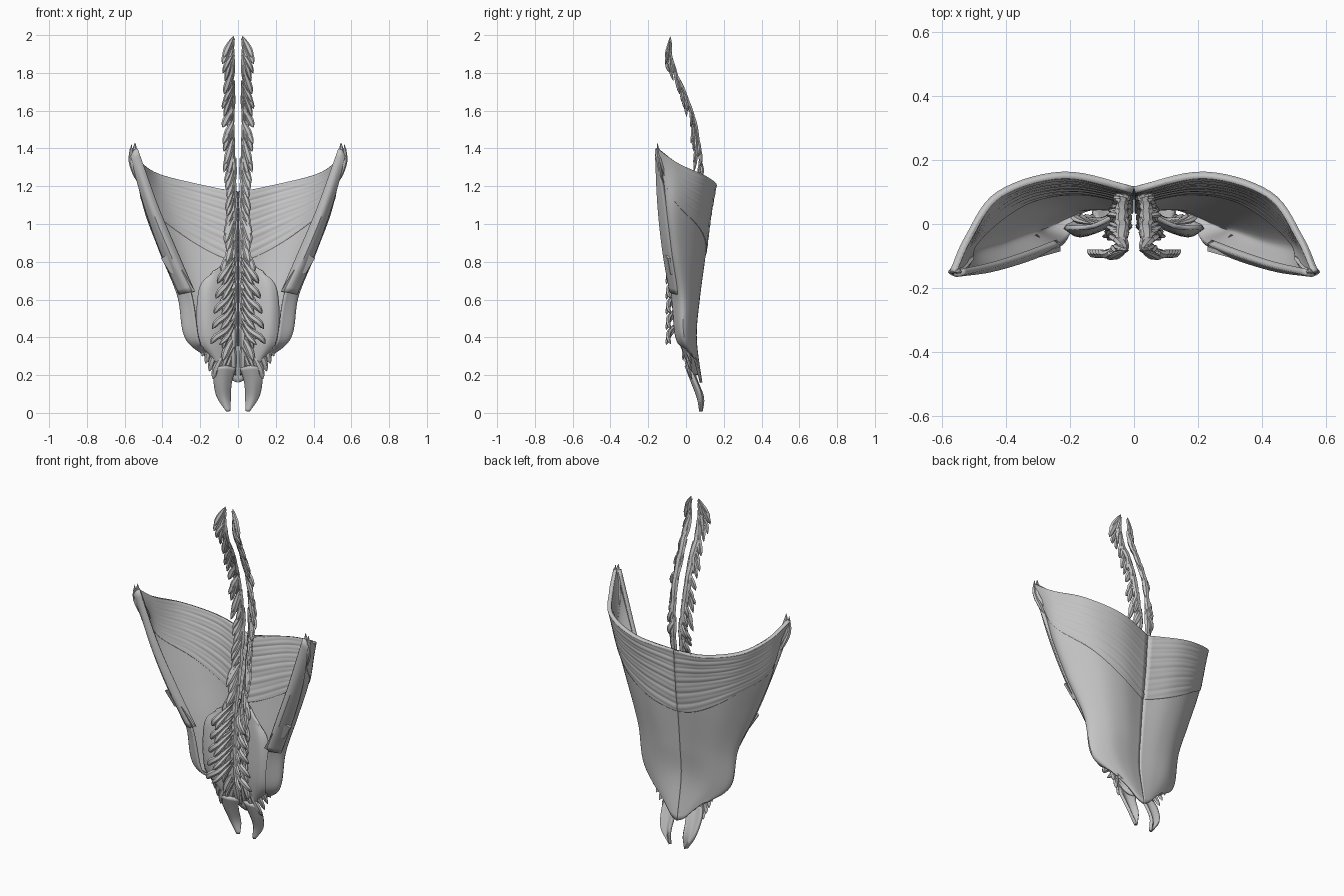
import bpy, bmesh, math, random
from mathutils import Vector

if "Cube" in bpy.data.objects:
    bpy.data.objects.remove(bpy.data.objects["Cube"])

random.seed(7)
grey = bpy.data.materials.new("muscle grey")
grey.diffuse_color = (0.55, 0.55, 0.55, 1)
grey.use_nodes = True
grey.node_tree.nodes["Principled BSDF"].inputs["Base Color"].default_value = grey.diffuse_color


def spline(pts, t):
    """Catmull-Rom through pts, t in 0..1."""
    n = len(pts) - 1
    f = min(max(t, 0), 1) * n
    i = min(int(f), n - 1)
    f -= i
    p1, p2 = pts[i], pts[i + 1]
    p0 = pts[i - 1] if i else p1 * 2 - p2
    p3 = pts[i + 2] if i + 2 <= n else p2 * 2 - p1
    return (p1 * 2 + (p2 - p0) * f + (p0 * 2 - p1 * 5 + p2 * 4 - p3) * f ** 2
            + (p1 * 3 - p0 - p2 * 3 + p3) * f ** 3) * 0.5


def finish(name, bm, thick=0, angle=40):
    """Turn a right-half mesh into a mirrored, smooth object."""
    bmesh.ops.recalc_face_normals(bm, faces=bm.faces)
    me = bpy.data.meshes.new(name)
    bm.to_mesh(me)
    bm.free()
    me.materials.append(grey)
    ob = bpy.data.objects.new(name, me)
    bpy.context.collection.objects.link(ob)
    bpy.ops.object.select_all(action='DESELECT')
    bpy.context.view_layer.objects.active = ob
    ob.select_set(True)
    bpy.ops.object.shade_smooth_by_angle(angle=math.radians(angle))
    mir = ob.modifiers.new("mirror", 'MIRROR')
    mir.merge_threshold = 0.0005
    if thick:
        s = ob.modifiers.new("thickness", 'SOLIDIFY')
        s.thickness, s.offset = thick, 0
    return ob


def sheet(name, rows, thick, nu=28, nv=48, vmax=lambda u: 1.0, ridge=0):
    """Smooth sheet through a small grid of control points, with optional fibre ridges."""
    rows = [[Vector(p) for p in r] for r in rows]
    bm = bmesh.new()
    grid = []
    for j in range(nv + 1):
        line = []
        for i in range(nu + 1):
            u = i / nu
            v = j / nv * vmax(u)
            p = spline([spline(r, u) for r in rows], v)
            w = j / nv
            p.y += ridge * (math.sin(w * 75 + 3 * math.sin(u * 5)) + math.sin(w * 41 + u * 4)) * (1 - u)
            line.append(bm.verts.new(p))
        grid.append(line)
    for j in range(nv):
        for i in range(nu):
            bm.faces.new((grid[j][i], grid[j][i + 1], grid[j + 1][i + 1], grid[j + 1][i]))
    return finish(name, bm, thick)


def blade(bm, pts, width, depth, sides=6, steps=8):
    """Tapered flattened spindle along a bent path."""
    pts = [Vector(p) for p in pts]
    rings = []
    for k in range(steps + 1):
        t = k / steps
        c = spline(pts, t)
        d = (spline(pts, t + 0.02) - spline(pts, t - 0.02)).normalized()
        a = d.cross(Vector((0, 1, 0))).normalized()
        b = d.cross(a)
        r = 0.1 + 0.9 * math.sin(math.pi * t ** 0.8) ** 0.8 if 0 < t < 1 else 0.08
        rings.append([bm.verts.new(c + a * math.cos(q) * width * r + b * math.sin(q) * depth * r)
                      for q in (2 * math.pi * s / sides for s in range(sides))])
    for r0, r1 in zip(rings, rings[1:]):
        for s in range(sides):
            e = (s + 1) % sides
            bm.faces.new((r0[s], r0[e], r1[e], r1[s]))
    bm.faces.new(rings[0])
    bm.faces.new(rings[-1])


# Broad back muscle: rows run top to bottom, columns midline seam to front edge
back = [
    [(.002, .105, 1.17), (.22, .152, 1.21), (.42, .092, 1.26), (.515, -.04, 1.32), (.565, -.150, 1.40)],
    [(.002, .092, 1.0), (.20, .122, 1.04), (.37, .075, 1.07), (.495, -.06, 1.10), (.46, -.14, 1.12)],
    [(.002, .07, .80), (.16, .095, .82), (.30, .062, .84), (.412, -.05, .86), (.35, -.112, .87)],
    [(.002, .05, .58), (.12, .066, .60), (.23, .048, .61), (.315, -.02, .62), (.25, -.075, .64)],
    [(.002, .04, .40), (.10, .05, .40), (.19, .04, .40), (.275, -.01, .40), (.21, -.05, .40)],
    [(.002, .08, .16), (.04, .075, .18), (.09, .06, .235), (.15, .045, .29), (.19, .0, .345)],
]
sheet("broad_back_muscle", back, 0.014)
# Upper layer lying over it, swooping from shoulder to midline
sheet("upper_back_layer", back, 0.022, nv=80, ridge=0.0012,
      vmax=lambda u: 0.06 + 0.34 * (1 - u ** 1.6))

# Shoulder tendon tip
bm = bmesh.new()
blade(bm, [(.50, -.10, 1.22), (.545, -.14, 1.34), (.545, -.152, 1.43)], .020, .012)
blade(bm, [(.53, -.12, 1.22), (.565, -.147, 1.33), (.564, -.152, 1.42)], .014, .010)
finish("shoulder_tendon", bm)

# Folded front border
sheet("front_border", [
    [(.535, -.15, 1.40), (.552, -.155, 1.39), (.567, -.150, 1.36)],
    [(.43, -.125, 1.10), (.46, -.142, 1.10), (.492, -.105, 1.10)],
    [(.325, -.09, .85), (.36, -.115, .85), (.408, -.075, .86)],
    [(.235, -.055, .64), (.26, -.078, .64), (.308, -.04, .63)],
], 0.020, nu=8, nv=24)

# Rib slips: thin plates lying on the front border
bm = bmesh.new()
for x, z, w, h in ((.358, .79, .055, .10), (.283, .69, .048, .13)):
    res = bmesh.ops.create_cube(bm, size=1)["verts"]
    bmesh.ops.scale(bm, vec=(w, .014, h), verts=res)
    c, s = math.cos(.55), math.sin(.55)
    y = -.102 + .15 * (.85 - z)
    for v in res:
        vx, vz = v.co.x, v.co.z
        v.co = Vector((x + vx * c + vz * s, y + v.co.y + vx * .4 - vz * .15,
                       z - vx * s + vz * c))
finish("rib_slips", bm)

# Deep lumbar lobes
sheet("lumbar_lobe", [
    [(.015, .04, .82), (.06, .025, .80), (.10, .005, .77), (.13, -.01, .75)],
    [(.015, .03, .62), (.08, .0, .63), (.16, -.03, .64), (.205, -.01, .65)],
    [(.015, .025, .42), (.08, -.005, .42), (.16, -.03, .41), (.21, -.005, .40)],
    [(.015, .06, .20), (.06, .035, .21), (.10, .015, .25), (.15, .02, .31)],
], 0.014, nu=12, nv=20)

# Lower tail prongs
sheet("tail_prong", [
    [(.015, .03, .24), (.07, .0, .25), (.12, .015, .24)],
    [(.037, .06, .16), (.08, .035, .16), (.127, .045, .18)],
    [(.043, .09, .08), (.075, .065, .08), (.110, .08, .09)],
    [(.045, .083, .01), (.052, .078, .008), (.06, .08, .012)],
], 0.016, nu=8, nv=16)

# Ragged pelvic slips
bm = bmesh.new()
for k in range(4):
    x, z = .19 - .019 * k, .345 - .04 * k
    blade(bm, [(x, .03, z - .045), (x - .02, .01, z + .02), (x - .06, .0, z + .09)], .018, .009)
finish("pelvic_slips", bm)

# Spinal strands: centre line given as depth (y) against height (z)
PATH = [(.2, .03), (.4, -.02), (.6, -.02), (.8, .0), (1.0, .04), (1.25, .072), (1.4, .062),
        (1.55, .035), (1.7, -.02), (1.85, -.09), (2.0, -.092)]


def depth(z):
    for (z0, y0), (z1, y1) in zip(PATH, PATH[1:]):
        if z <= z1:
            return y0 + (y1 - y0) * max(0, (z - z0) / (z1 - z0))
    return PATH[-1][1]


# Overlapping slips: low outer front tip rising to the midline
bm = bmesh.new()
z = 0.24
while z < 1.9:
    low = z < 0.78
    out = .09 if low else (.066 if z < 1.2 else .08)
    inner = .008 if z < 1.25 else .016
    for k in range(2):
        x = out - .022 * k + random.uniform(-.012, .006)
        z0 = z + random.uniform(-.018, .018)
        top = min(z0 + random.uniform(.10, .17), 1.995)
        zm = z0 + (top - z0) * .45
        fwd = random.uniform(.014, .028)
        dy = .02 * k + random.uniform(-.006, .006)
        blade(bm, [(x, depth(z0) - fwd + dy, z0),
                   (x * .72, depth(zm) - .008 + dy, zm),
                   (inner + random.uniform(0, .012), depth(top) + .010, top)],
              random.uniform(.013, .019), .009)
    z += 0.047
finish("spinal_slips", bm, angle=30)

# Inner strand beside the midline
bm = bmesh.new()
z = 0.2
while z < 1.78:
    x = .026 if z < 1.2 else .036
    pts = [(x + q * .03 * random.uniform(-1, 1), depth(z + q) + .010, z + q)
           for q in (0, .07, .14, .19)]
    blade(bm, pts, .020, .012)
    z += 0.11
finish("inner_spinal_strand", bm, angle=30)

# Long lumbar spurs arching forward, outward and down
bm = bmesh.new()
for k in range(5):
    z = .365 + .08 * k
    w = .145 - .009 * k
    blade(bm, [(w, -.08, z), (w * .82, -.095, z + .035), (.06, -.08, z + .075),
               (.015, -.01, z + .14)], .018, .013)
    blade(bm, [(w * .68, -.104, z - .005), (.055, -.09, z + .04), (.015, -.025, z + .11)], .014, .01)
finish("lumbar_spurs", bm)
